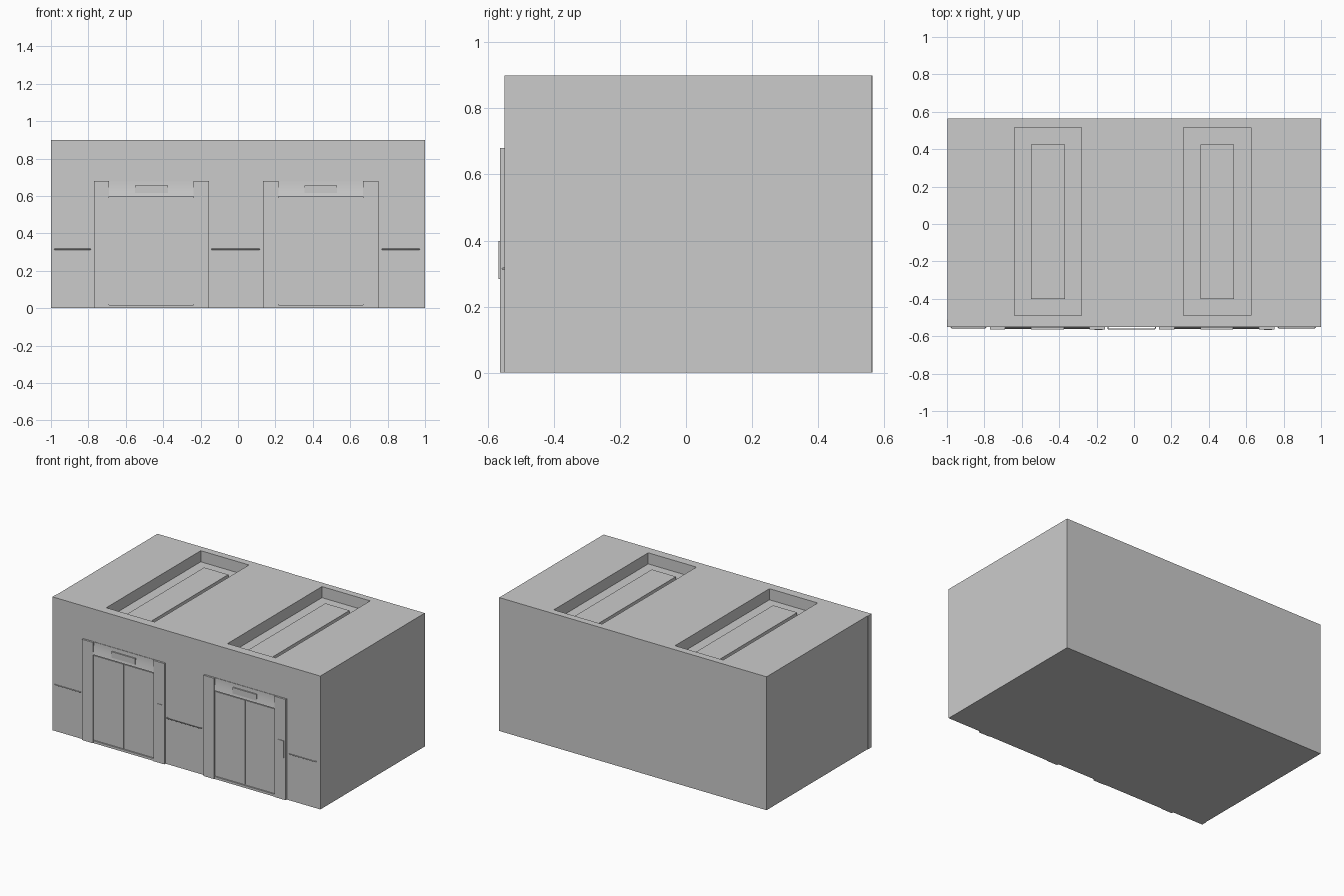
import bpy, bmesh, math

if "Cube" in bpy.data.objects:
    bpy.data.objects.remove(bpy.data.objects["Cube"])

WALL = -0.55          # front wall plane
DOOR_CENTRES = (-0.4625, 0.4425)


def finish(name, bm):
    bmesh.ops.recalc_face_normals(bm, faces=bm.faces)
    me = bpy.data.meshes.new(name)
    bm.to_mesh(me)
    bm.free()
    ob = bpy.data.objects.new(name, me)
    bpy.context.collection.objects.link(ob)
    return ob


def add_box(bm, x0, x1, y0, y1, z0, z1):
    verts = bmesh.ops.create_cube(bm, size=1)["verts"]
    for v in verts:
        v.co = (x1 if v.co.x > 0 else x0,
                y1 if v.co.y > 0 else y0,
                z1 if v.co.z > 0 else z0)


def box(name, *dims):
    bm = bmesh.new()
    add_box(bm, *dims)
    return finish(name, bm)


def inset_to(bm, face, rect, z):
    """Inset a roof face and move the inner face to an exact rectangle."""
    bmesh.ops.inset_individual(bm, faces=[face], thickness=0.005)
    c = face.calc_center_median()
    x0, x1, y0, y1 = rect
    for v in face.verts:
        v.co = (x1 if v.co.x > c.x else x0, y1 if v.co.y > c.y else y0, z)


def bay(name, x0, x1, back, cx):
    """Half of the building block with a roof well and a raised panel in it."""
    bm = bmesh.new()
    add_box(bm, x0, x1, WALL, back, 0, 0.9)
    bm.normal_update()
    top = max(bm.faces, key=lambda f: f.calc_center_median().z)
    well = (cx - 0.18, cx + 0.18, -0.49, 0.517)
    panel = (cx - 0.09, cx + 0.09, -0.40, 0.425)
    for rect, z in ((well, 0.9), (well, 0.825), (panel, 0.825), (panel, 0.846)):
        inset_to(bm, top, rect, z)
    finish(name, bm)


def header(name, x0, x1):
    """Door header with a hollow curved face that leans back at the top."""
    profile = [(WALL + 0.01, 0.68), (WALL + 0.01, 0.597)]
    for i in range(7):
        t = i / 6
        profile.append((-0.562 + 0.009 * math.sin(t * math.pi / 2), 0.597 + 0.083 * t))
    bm = bmesh.new()
    face = bm.faces.new([bm.verts.new((x0, y, z)) for y, z in profile])
    new = bmesh.ops.extrude_face_region(bm, geom=[face])["geom"]
    bmesh.ops.translate(bm, vec=(x1 - x0, 0, 0),
                        verts=[g for g in new if isinstance(g, bmesh.types.BMVert)])
    ob = finish(name, bm)
    bpy.context.view_layer.objects.active = ob
    ob.select_set(True)
    bpy.ops.object.shade_smooth_by_angle(angle=math.radians(30))
    ob.select_set(False)


def handrail(name, x0, x1, out):
    """Thin rail that bends back into the wall at both ends."""
    cu = bpy.data.curves.new(name, "CURVE")
    cu.dimensions = "3D"
    cu.bevel_depth = 0.003
    cu.bevel_resolution = 2
    r = 0.005
    pts = [(x0, WALL + 0.005), (x0, out + r), (x0 + r, out),
           (x1 - r, out), (x1, out + r), (x1, WALL + 0.005)]
    sp = cu.splines.new("POLY")
    sp.points.add(len(pts) - 1)
    for p, (x, y) in zip(sp.points, pts):
        p.co = (x, y, 0.315, 1)
    bpy.context.collection.objects.link(bpy.data.objects.new(name, cu))


# Building block: two bays and a slightly wider front edge on the left
bay("left_bay", -0.997, 0.0, 0.565, -0.46)
bay("right_bay", 0.0, 1.0, 0.563, 0.445)
box("left_front_edge", -1.0, -0.99, WALL, -0.51, 0, 0.9)

# Elevator entrances
for side, cx in zip(("left", "right"), DOOR_CENTRES):
    x0, x1 = cx - 0.3075, cx + 0.3075      # frame outer edges
    d0, d1 = cx - 0.2265, cx + 0.2255      # door opening
    back = WALL + 0.01
    box(side + "_jamb_a", x0, d0, -0.563, back, 0, 0.68)
    box(side + "_jamb_b", d1, x1, -0.563, back, 0, 0.68)
    header(side + "_header", d0, d1)
    mid = (d0 + d1) / 2
    for leaf, a, b in (("a", d0, mid - 0.002), ("b", mid + 0.002, d1)):
        box(f"{side}_door_leaf_{leaf}", a, b, -0.556, back, 0.022, 0.59)
    box(side + "_sill", d0, d1, -0.559, back, 0, 0.016)
    box(side + "_floor_indicator", cx - 0.088, cx + 0.088, -0.563, back, 0.615, 0.655)
    box(side + "_call_panel", x1 - 0.055, x1 - 0.013, -0.567, back, 0.283, 0.398)

# Handrails between the entrances
handrail("left_handrail", -0.98, -0.79, -0.555)
handrail("middle_handrail", -0.14, 0.115, -0.562)
handrail("right_handrail", 0.77, 0.97, -0.555)
